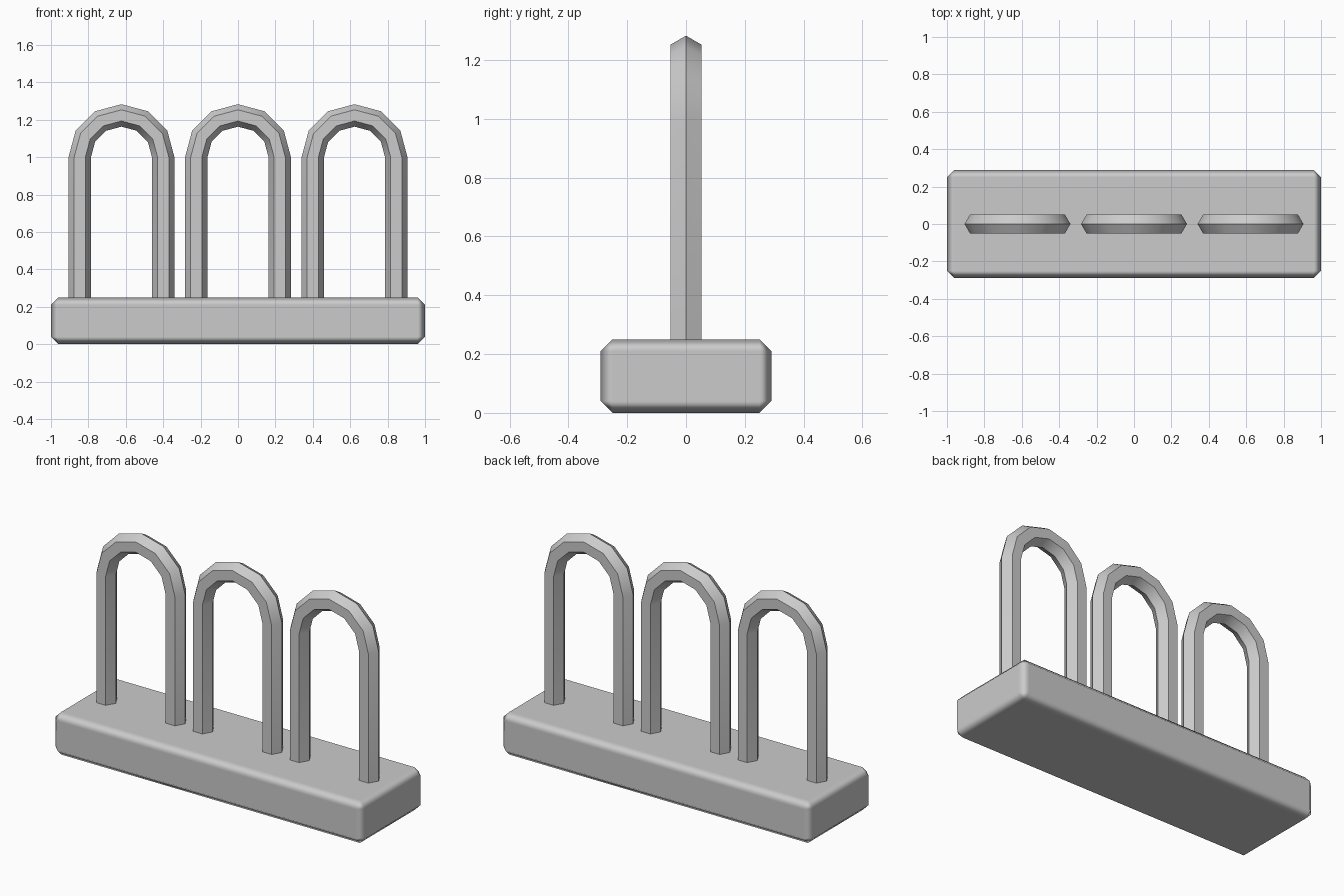
import bpy, bmesh
from math import cos, sin, pi, radians
from mathutils import Vector

cube = bpy.data.objects.get("Cube")
if cube:
    bpy.data.objects.remove(cube, do_unlink=True)

GREY = (0.6, 0.6, 0.6, 1)
grey = bpy.data.materials.new("grey_metal")
grey.use_nodes = True
grey.diffuse_color = GREY
grey.node_tree.nodes["Principled BSDF"].inputs["Base Color"].default_value = GREY


def finish(bm, name):
    """Turn a bmesh into a named grey object, smooth below 30 degrees."""
    bmesh.ops.recalc_face_normals(bm, faces=bm.faces)
    mesh = bpy.data.meshes.new(name)
    bm.to_mesh(mesh)
    bm.free()
    mesh.materials.append(grey)
    obj = bpy.data.objects.new(name, mesh)
    bpy.context.collection.objects.link(obj)
    bpy.ops.object.select_all(action='DESELECT')
    obj.select_set(True)
    bpy.context.view_layer.objects.active = obj
    bpy.ops.object.shade_smooth_by_angle(angle=radians(30))
    return obj


# Base slab with softly shaded chamfers
SIZE = Vector((2, 0.58, 0.25))
bm = bmesh.new()
bmesh.ops.create_cube(bm, size=1)
for v in bm.verts:
    v.co = Vector(a * b for a, b in zip(v.co, SIZE)) + Vector((0, 0, SIZE.z / 2))
base = finish(bm, "base")
bpy.ops.object.shade_smooth()
bevel = base.modifiers.new("chamfer", 'BEVEL')
bevel.width = 0.04
bevel.segments = 1
bevel.harden_normals = True


def hoop(name, x, radius=0.223, tube=0.06, spring=1.0, foot=0.2, steps=6, sides=6):
    """Sweep a hexagonal bar up one leg, round the arch and down the other."""
    path = [(0, foot)] + [(pi * i / steps, spring) for i in range(steps + 1)] + [(pi, foot)]
    bm = bmesh.new()
    rings = []
    for angle, z in path:
        ring = []
        for k in range(sides):
            t = 2 * pi * k / sides
            r = radius + tube * cos(t)
            ring.append(bm.verts.new((x + r * cos(angle), tube * sin(t), z + r * sin(angle))))
        rings.append(ring)
    for a, b in zip(rings, rings[1:]):
        for k in range(sides):
            n = (k + 1) % sides
            bm.faces.new((a[k], a[n], b[n], b[k]))
    bm.faces.new(rings[0])
    bm.faces.new(rings[-1])
    return finish(bm, name)


# Three arched hoops in a row
for side, x in (("right", -0.623), ("middle", 0), ("left", 0.623)):
    hoop(side + "_hoop", x)
